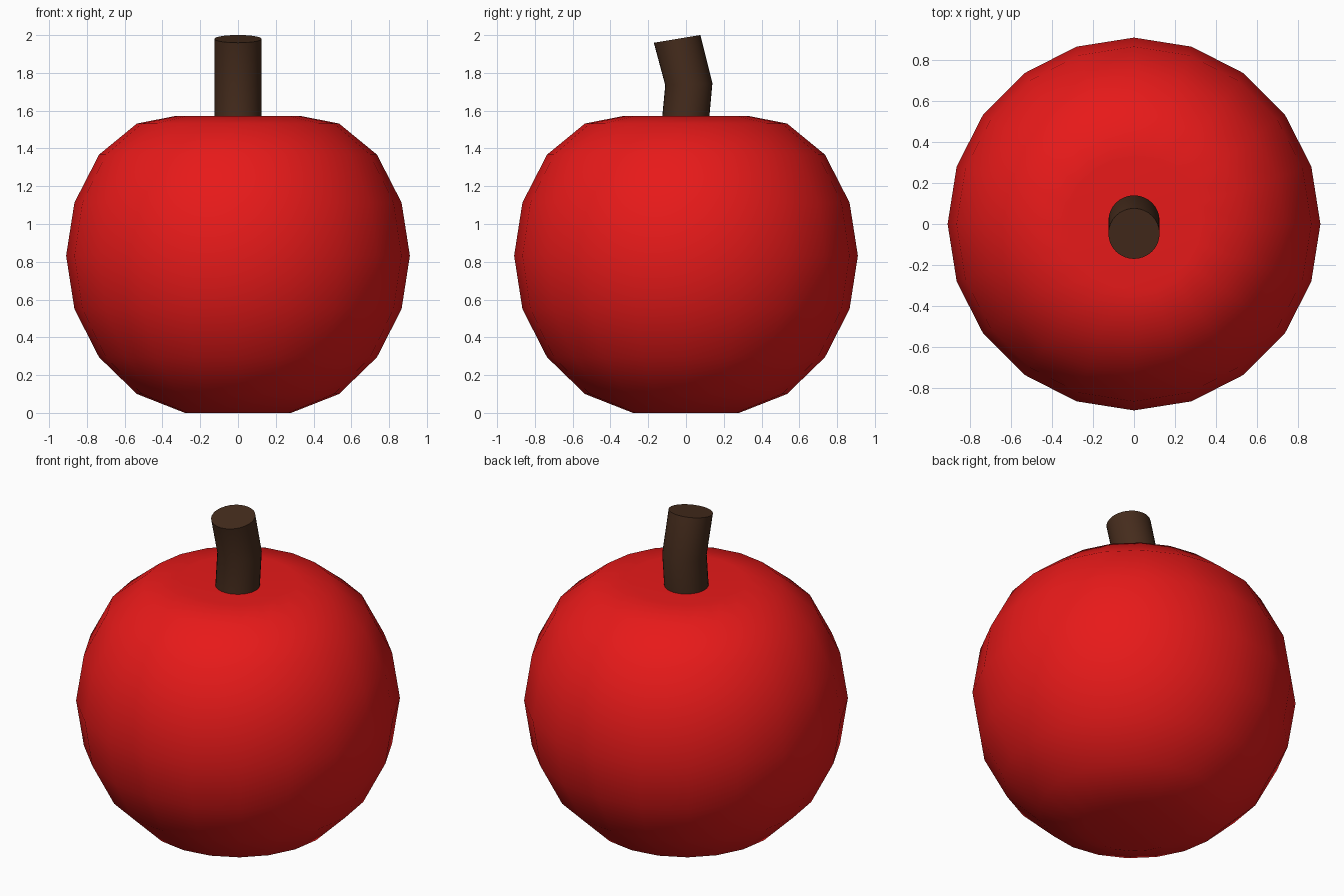
import bpy, bmesh
from math import sin, cos, pi
from mathutils import Vector

if "Cube" in bpy.data.objects:
    bpy.data.objects.remove(bpy.data.objects["Cube"])


def material(name, color):
    m = bpy.data.materials.new(name)
    m.diffuse_color = color
    m.use_nodes = True
    m.node_tree.nodes["Principled BSDF"].inputs["Base Color"].default_value = m.diffuse_color
    return m


def loft(name, rings, mat, start=None, end=None):
    """Skin a stack of vertex rings; ends close to a pole point or a flat cap."""
    bm = bmesh.new()
    loops = [[bm.verts.new(p) for p in ring] for ring in rings]
    n = len(loops[0])
    for a, b in zip(loops, loops[1:]):
        for i in range(n):
            j = (i + 1) % n
            bm.faces.new((a[i], a[j], b[j], b[i]))
    for loop, pole in ((loops[0], start), (loops[-1], end)):
        if pole is None:
            bm.faces.new(loop)
        else:
            tip = bm.verts.new(pole)
            for i in range(n):
                bm.faces.new((loop[i], loop[(i + 1) % n], tip))
    bmesh.ops.recalc_face_normals(bm, faces=bm.faces)
    mesh = bpy.data.meshes.new(name)
    bm.to_mesh(mesh)
    bm.free()
    obj = bpy.data.objects.new(name, mesh)
    bpy.context.collection.objects.link(obj)
    mesh.materials.append(mat)
    return obj


def ring(radius, center, tilt=0.0, sides=20):
    """Circle at center, tilted about the x axis."""
    c = Vector(center)
    pts = []
    for i in range(sides):
        a = 2 * pi * i / sides
        x, y = radius * cos(a), radius * sin(a)
        pts.append(c + Vector((x, y * cos(tilt), y * sin(tilt))))
    return pts


# Fruit: 20-sided body with a dimple on top and a shallow hollow below
profile = [(0.281, 0.0), (0.535, 0.10), (0.736, 0.295), (0.866, 0.55), (0.91, 0.832),
           (0.866, 1.113), (0.736, 1.367), (0.535, 1.532), (0.325, 1.573)]
fruit = loft("fruit", [ring(r, (0, 0, z)) for r, z in profile],
             material("red_skin", (0.8, 0.01, 0.01, 1)), (0, 0, 0.02), (0, 0, 1.52))

# Stem: bent cylinder
path = [((0, -0.012, 1.45), 0.0), ((0, 0.015, 1.74), 0.04), ((0, -0.047, 1.98), 0.165)]
stem = loft("stem", [ring(0.125, c, t, 32) for c, t in path],
            material("brown_bark", (0.06, 0.025, 0.012, 1)))

# Smooth shading with sharp rims
for obj, angle in ((fruit, pi), (stem, pi / 6)):
    bpy.ops.object.select_all(action='DESELECT')
    obj.select_set(True)
    bpy.context.view_layer.objects.active = obj
    bpy.ops.object.shade_smooth_by_angle(angle=angle)
